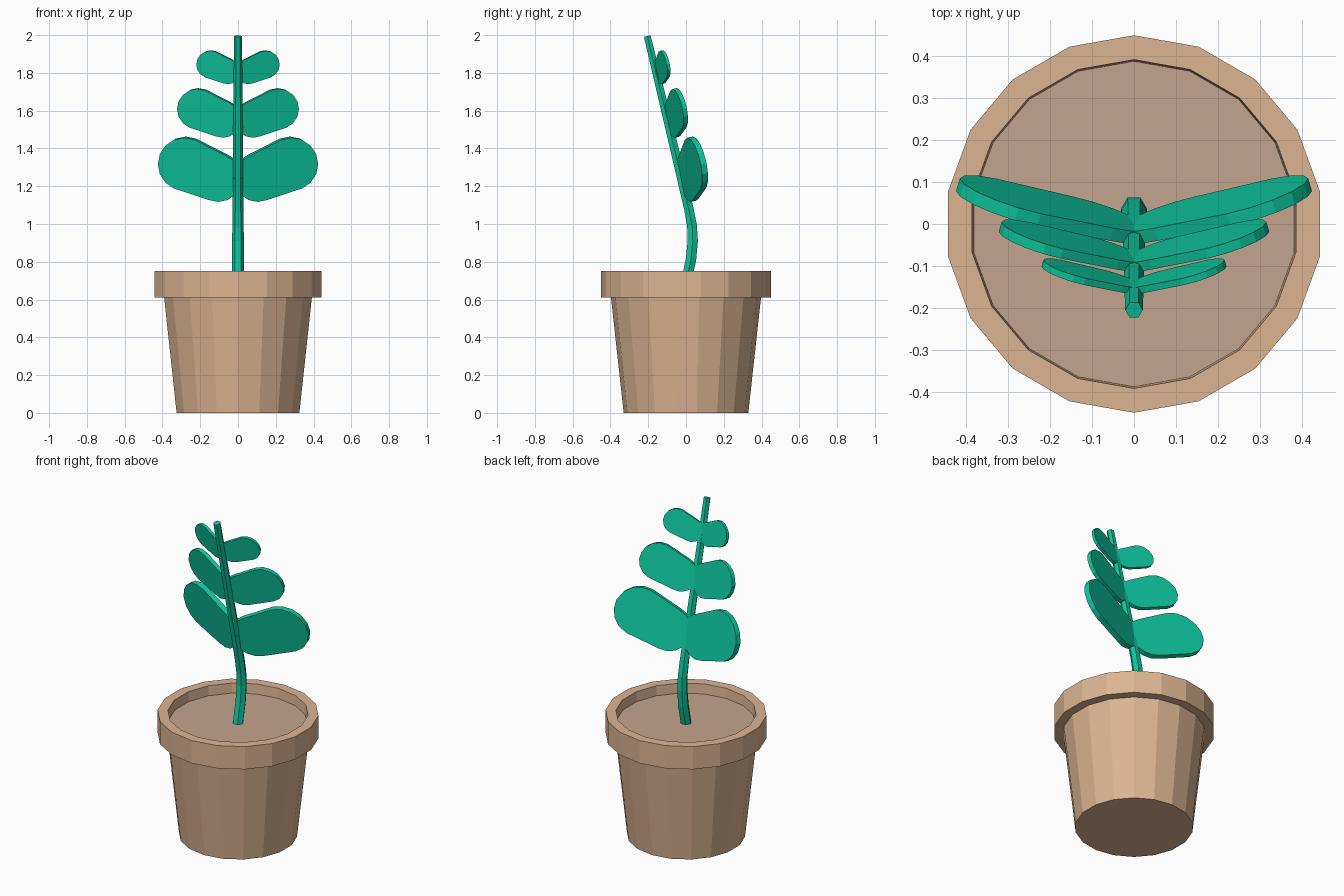
import bpy, bmesh, math

if "Cube" in bpy.data.objects:
    bpy.data.objects.remove(bpy.data.objects["Cube"])


def material(name, color):
    m = bpy.data.materials.new(name)
    m.diffuse_color = (*color, 1)
    m.use_nodes = True
    m.node_tree.nodes["Principled BSDF"].inputs["Base Color"].default_value = m.diffuse_color
    return m


POT = material("clay", (0.72, 0.46, 0.29))
SOIL = material("soil", (0.55, 0.37, 0.27))
GREEN = material("leaf_green", (0.004, 0.57, 0.34))


def finish(name, bm, mat):
    bmesh.ops.recalc_face_normals(bm, faces=bm.faces)
    me = bpy.data.meshes.new(name)
    bm.to_mesh(me)
    bm.free()
    me.materials.append(mat)
    ob = bpy.data.objects.new(name, me)
    bpy.context.collection.objects.link(ob)
    return ob


def loft(name, rings, mat, cap_end=True):
    """Join rings of points with quads; cap the start and optionally the end."""
    bm = bmesh.new()
    loops = [[bm.verts.new(p) for p in ring] for ring in rings]
    n = len(loops[0])
    for a, b in zip(loops, loops[1:]):
        for i in range(n):
            j = (i + 1) % n
            bm.faces.new((a[i], a[j], b[j], b[i]))
    bm.faces.new(loops[0])
    if cap_end:
        bm.faces.new(loops[-1])
    return finish(name, bm, mat)


def circle(r, z, n=18):
    return [(r * math.cos(math.pi / 2 + math.tau * i / n),
             r * math.sin(math.pi / 2 + math.tau * i / n), z) for i in range(n)]


# Pot: tapered body, overhanging rim and short inner wall
profile = [(0.33, 0), (0.397, 0.61), (0.45, 0.61), (0.45, 0.75), (0.392, 0.75), (0.388, 0.69)]
loft("pot", [circle(r, z) for r, z in profile], POT, cap_end=False)

# Soil disc inside the rim
bm = bmesh.new()
bm.faces.new([bm.verts.new(p) for p in circle(0.388, 0.69)])
finish("soil", bm, SOIL)

# Stem: six-sided tube, bulging back then leaning forward; (y, z, radius)
path = [(0.0, 0.69, 0.032), (0.026, 0.81, 0.032), (0.036, 0.91, 0.031),
        (0.032, 0.99, 0.03), (0.015, 1.08, 0.029), (-0.205, 1.995, 0.021)]
rings = []
for k, (y, z, r) in enumerate(path):
    y0, z0, _ = path[max(k - 1, 0)]
    y1, z1, _ = path[min(k + 1, len(path) - 1)]
    t = math.atan2(y1 - y0, z1 - z0) if k else 0
    rings.append([(r * math.cos(math.tau * i / 6),
                   y + r * math.sin(math.tau * i / 6) * math.cos(t),
                   z - r * math.sin(math.tau * i / 6) * math.sin(t)) for i in range(6)])
loft("stem", rings, GREEN)


def leaf_pair(name, z_mid, s):
    """Rounded flat leaf swept back along the stem's lean, mirrored across x."""
    tilt = 0.39
    outline = []
    for cx, cz, r, start in ((0.28, 0.03, 0.14, -90), (0.1, -0.045, 0.125, 90)):
        for i in range(9):
            a = tilt + math.radians(start + 180 * i / 8)
            outline.append((cx + r * math.cos(a), cz + r * math.sin(a)))
    y_mid = -0.197 + 0.24 * (2 - z_mid)
    bm = bmesh.new()
    bm.faces.new([bm.verts.new((s * x, y_mid + s * (0.30 * x - 0.2 * z), z_mid + s * z))
                  for x, z in outline])
    ob = finish(name, bm, GREEN)
    solid = ob.modifiers.new("thickness", 'SOLIDIFY')
    solid.thickness = 0.032 * s
    solid.offset = 0
    mirror = ob.modifiers.new("mirror", 'MIRROR')
    mirror.use_mirror_merge = False


# Three pairs of leaves, smaller towards the tip
leaf_pair("lower_leaves", 1.29, 1.0)
leaf_pair("middle_leaves", 1.588, 0.76)
leaf_pair("upper_leaves", 1.83, 0.52)
